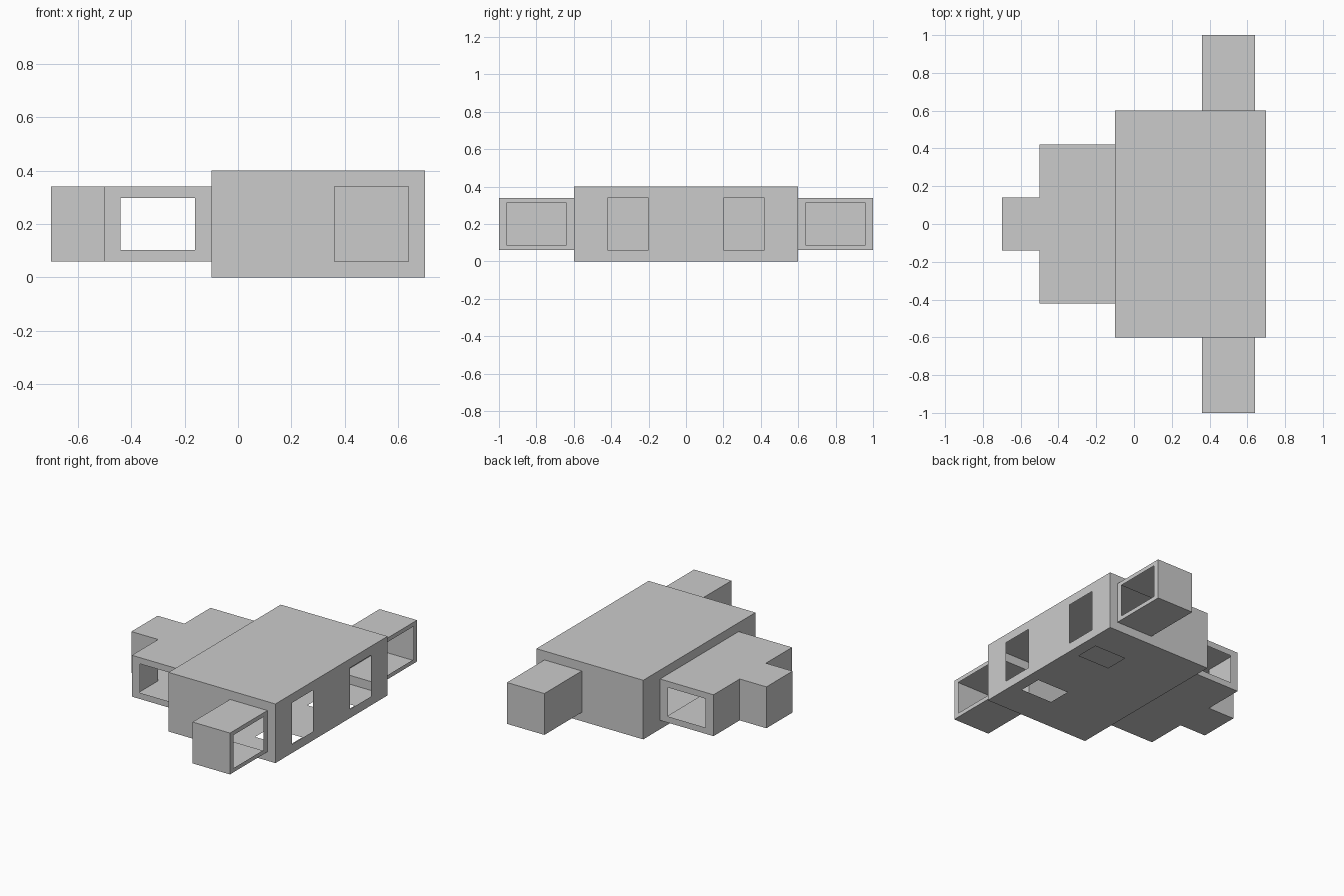
import bpy, bmesh

if "Cube" in bpy.data.objects:
    bpy.data.objects.remove(bpy.data.objects["Cube"])


def shell_box(name, lo, hi, holes=None):
    """Thin-walled box. holes maps (axis, side) to rectangles (a0, a1, b0, b1)
    on that wall, or to None when the wall is left fully open."""
    holes = holes or {}
    bm = bmesh.new()
    for axis in range(3):
        a, b = [(1, 2), (2, 0), (0, 1)][axis]
        for side in (-1, 1):
            rects = holes.get((axis, side), [])
            if rects is None:
                continue
            us = sorted({lo[a], hi[a], *[v for r in rects for v in r[:2]]})
            vs = sorted({lo[b], hi[b], *[v for r in rects for v in r[2:]]})
            for u0, u1 in zip(us, us[1:]):
                for v0, v1 in zip(vs, vs[1:]):
                    um, vm = (u0 + u1) / 2, (v0 + v1) / 2
                    if any(r[0] < um < r[1] and r[2] < vm < r[3] for r in rects):
                        continue
                    corners = [(u0, v0), (u1, v0), (u1, v1), (u0, v1)]
                    verts = []
                    for u, v in corners[::side]:
                        co = [0, 0, 0]
                        co[axis] = hi[axis] if side > 0 else lo[axis]
                        co[a], co[b] = u, v
                        verts.append(bm.verts.new(co))
                    bm.faces.new(verts)
    bmesh.ops.remove_doubles(bm, verts=bm.verts[:], dist=1e-5)
    mesh = bpy.data.meshes.new(name)
    bm.to_mesh(mesh)
    bm.free()
    obj = bpy.data.objects.new(name, mesh)
    bpy.context.collection.objects.link(obj)
    return obj


Z0, Z1 = 0.06, 0.34
X, Y, Z = 0, 1, 2

# Main hall: two doorways, two floor hatches, passages to the other rooms
shell_box("main_hall", (-0.1, -0.6, 0), (0.7, 0.6, 0.4), {
    (X, 1): [(-0.42, -0.2, Z0, Z1), (0.2, 0.42, Z0, Z1)],
    (X, -1): [(-0.42, 0.42, Z0, Z1)],
    (Y, 1): [(Z0, Z1, 0.36, 0.64)],
    (Y, -1): [(Z0, Z1, 0.36, 0.64)],
    (Z, -1): [(0.38, 0.62, -0.36, -0.2), (0.38, 0.62, 0.2, 0.36)],
})

# Side bays: window towards +x, open towards the hall
for s, label in ((-1, "front"), (1, "back")):
    y0, y1 = sorted((s * 0.6, s * 1.0))
    shell_box(label + "_side_bay", (0.36, y0, Z0), (0.64, y1, Z1), {
        (X, 1): [(y0 + 0.04, y1 - 0.04, 0.088, 0.312)],
        (Y, -s): None,
    })

# Rear room: window at each end, open to the hall and the alcove
window = [(0.102, 0.298, -0.44, -0.16)]
shell_box("rear_room", (-0.5, -0.42, Z0), (-0.1, 0.42, Z1), {
    (Y, 1): window,
    (Y, -1): window,
    (X, 1): None,
    (X, -1): [(-0.14, 0.14, Z0, Z1)],
})

# Rear alcove
shell_box("rear_alcove", (-0.7, -0.14, Z0), (-0.5, 0.14, Z1), {(X, 1): None})
